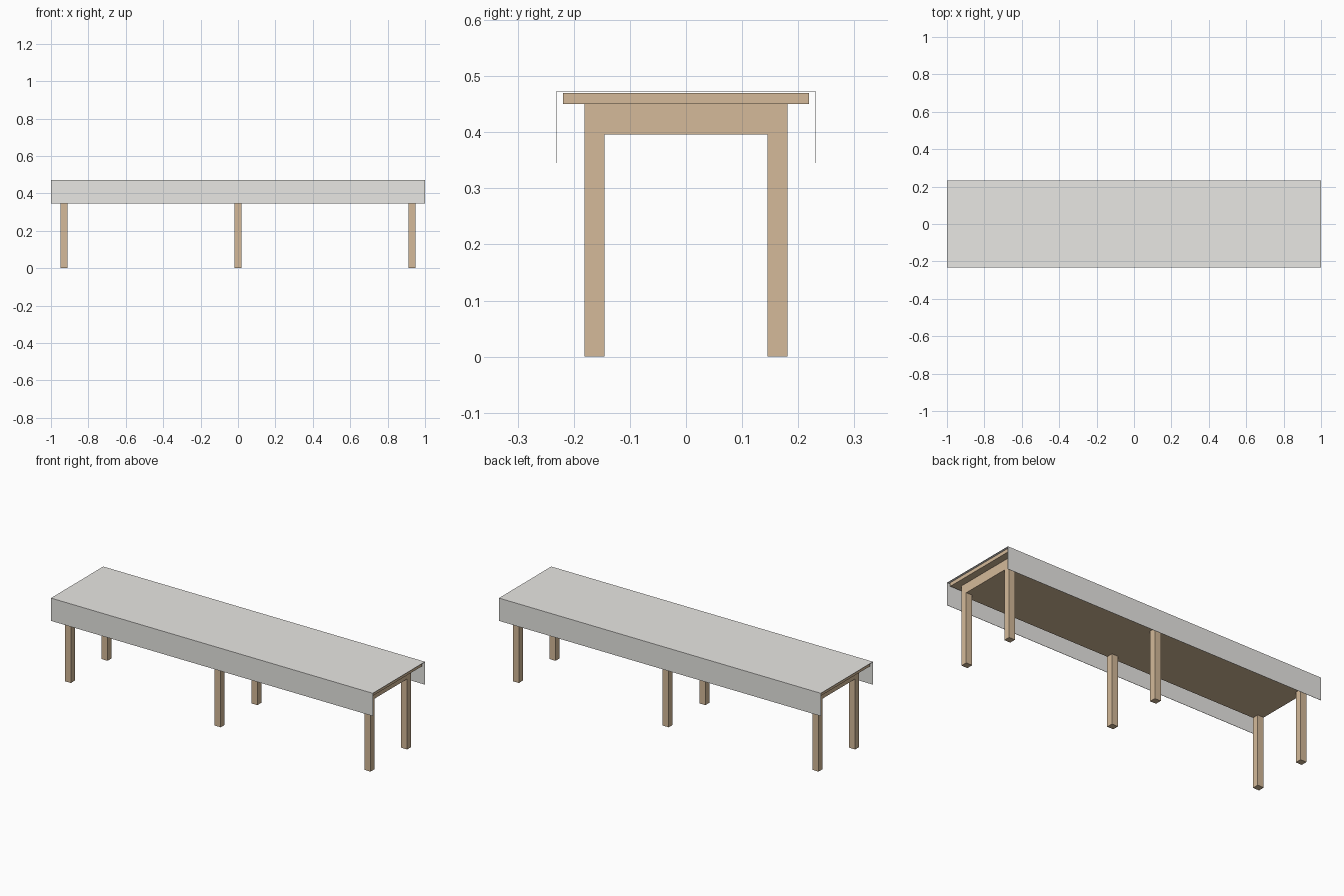
import bpy

if "Cube" in bpy.data.objects:
    bpy.data.objects.remove(bpy.data.objects["Cube"])


def material(name, color):
    m = bpy.data.materials.new(name)
    m.diffuse_color = color
    m.use_nodes = True
    m.node_tree.nodes["Principled BSDF"].inputs["Base Color"].default_value = m.diffuse_color
    return m


wood = material("wood", (0.66, 0.49, 0.32, 1))
linen = material("linen", (0.81, 0.80, 0.77, 1))


def box(name, lo, hi, mat):
    """Box between two opposite corners."""
    bpy.ops.mesh.primitive_cube_add(size=1, location=[(a + b) / 2 for a, b in zip(lo, hi)])
    ob = bpy.context.object
    ob.name = name
    ob.scale = [b - a for a, b in zip(lo, hi)]
    bpy.ops.object.transform_apply(location=False, rotation=False, scale=True)
    ob.data.materials.append(mat)
    return ob


# Bench top and the solid frame under it
box("top_board", (-0.99, -0.219, 0.45), (0.99, 0.219, 0.47), wood)
box("under_frame", (-0.95, -0.181, 0.396), (0.95, 0.181, 0.45), wood)

# Three pairs of legs, flush with the frame
for x, place in ((-0.931, "left"), (0, "middle"), (0.931, "right")):
    for side, row in ((-1, "front"), (1, "back")):
        y = side * 0.163
        box(f"{row}_{place}_leg", (x - 0.019, y - 0.018, 0),
            (x + 0.019, y + 0.018, 0.396), wood)

# Thin cloth: one folded U profile swept along the bench
profile = [(-0.232, 0.345), (-0.232, 0.473), (0.232, 0.473), (0.232, 0.345),
           (0.2305, 0.345), (0.2305, 0.4715), (-0.2305, 0.4715), (-0.2305, 0.345)]
n = len(profile)
verts = [(x, y, z) for x in (-1, 1) for y, z in profile]
faces = [(i, (i + 1) % n, (i + 1) % n + n, i + n) for i in range(n)]
# End caps as three quads each
for a, b, c, d in ((0, 1, 6, 7), (1, 2, 5, 6), (2, 3, 4, 5)):
    faces += [(d, c, b, a), (a + n, b + n, c + n, d + n)]
mesh = bpy.data.meshes.new("cloth")
mesh.from_pydata(verts, [], faces)
mesh.materials.append(linen)
cloth = bpy.data.objects.new("cloth", mesh)
bpy.context.collection.objects.link(cloth)

# Consistent outward normals on the cloth
import bmesh
bm = bmesh.new()
bm.from_mesh(mesh)
bmesh.ops.recalc_face_normals(bm, faces=bm.faces)
bm.to_mesh(mesh)
bm.free()
